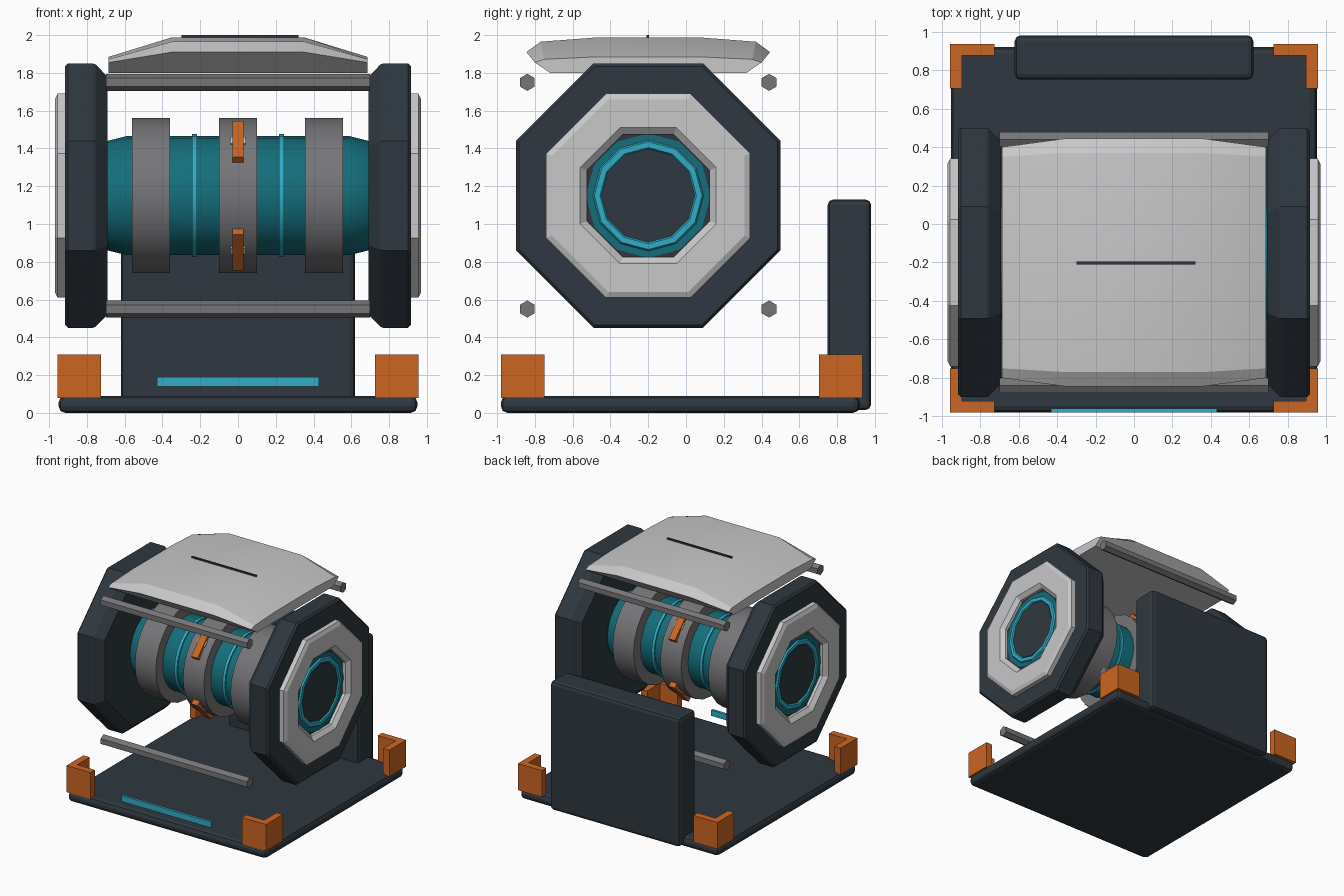
import bpy, bmesh, math
from mathutils import Matrix

if "Cube" in bpy.data.objects:
    bpy.data.objects.remove(bpy.data.objects["Cube"])

CY, CZ = -0.2, 1.15          # axis of the drum


def material(name, rgb):
    m = bpy.data.materials.new(name)
    m.diffuse_color = (*rgb, 1)
    m.use_nodes = True
    m.node_tree.nodes["Principled BSDF"].inputs["Base Color"].default_value = m.diffuse_color
    return m


DARK = material("dark slate", (0.028, 0.039, 0.050))
LIGHT = material("light grey", (0.58, 0.58, 0.59))
GREY = material("mid grey", (0.18, 0.18, 0.19))
TEAL = material("deep teal", (0.007, 0.155, 0.20))
CYAN = material("bright cyan", (0.03, 0.42, 0.56))
ORANGE = material("burnt orange", (0.60, 0.13, 0.016))


def finish(name, bm, mat, smooth=None):
    bmesh.ops.recalc_face_normals(bm, faces=bm.faces)
    me = bpy.data.meshes.new(name)
    bm.to_mesh(me)
    bm.free()
    me.materials.append(mat)
    ob = bpy.data.objects.new(name, me)
    bpy.context.collection.objects.link(ob)
    if smooth:
        bpy.ops.object.select_all(action='DESELECT')
        ob.select_set(True)
        bpy.context.view_layer.objects.active = ob
        bpy.ops.object.shade_smooth_by_angle(angle=math.radians(smooth))
    return ob


def box(name, mat, x, y, z, bevel=0, segments=1):
    bm = bmesh.new()
    bmesh.ops.create_cube(bm, size=1)
    for v in bm.verts:
        v.co = [a[0] + (c + 0.5) * (a[1] - a[0]) for a, c in zip((x, y, z), v.co)]
    if bevel:
        bmesh.ops.bevel(bm, geom=bm.edges[:], offset=bevel, segments=segments,
                        profile=0.5, affect='EDGES')
    return finish(name, bm, mat)


def loft(name, mat, rings, closed=False, smooth=None):
    """Join rings of points; cap the ends, or close the loop of rings."""
    bm = bmesh.new()
    vs = [[bm.verts.new(p) for p in r] for r in rings]
    n = len(vs[0])
    pairs = list(zip(vs, vs[1:])) + ([(vs[-1], vs[0])] if closed else [])
    for a, b in pairs:
        for i in range(n):
            j = (i + 1) % n
            bm.faces.new((a[i], a[j], b[j], b[i]))
    if not closed:
        bm.faces.new(vs[0])
        bm.faces.new(vs[-1])
    return finish(name, bm, mat, smooth)


def turned(name, mat, profile, n, phase=0.0, closed=False, smooth=None, cy=CY, cz=CZ):
    """Turn (radius, x) points round an axis along x."""
    angles = [phase + 2 * math.pi * i / n for i in range(n)]
    rings = [[(x, cy + r * math.cos(a), cz + r * math.sin(a)) for a in angles]
             for r, x in profile]
    return loft(name, mat, rings, closed, smooth)


# base plate, back panel and front light strip
box("base_plate", DARK, (-0.95, 0.95), (-0.98, 0.92), (0, 0.09), 0.035, 2)
box("back_panel", DARK, (-0.62, 0.62), (0.75, 0.98), (0.015, 1.13), 0.03, 2)
box("front_light_strip", CYAN, (-0.43, 0.43), (-0.98, -0.958), (0.14, 0.19))

# L-shaped corner guards
for sx in (-1, 1):
    for y0, sy in ((-0.98, 1), (0.935, -1)):
        outline = [(0, 0), (0.23, 0), (0.23, 0.06), (0.06, 0.06), (0.06, 0.23), (0, 0.23)]
        rings = [[(sx * (0.955 - u), y0 + sy * v, z) for u, v in outline]
                 for z in (0.08, 0.31)]
        loft("corner_guard", ORANGE, rings)

# drum core with tapered ends
turned("drum_core", TEAL, [(0.27, -0.72), (0.29, -0.69), (0.315, -0.59),
                           (0.315, 0.59), (0.29, 0.69), (0.27, 0.72)], 24, smooth=30)

# bands and glowing rings round the drum
for x in (-0.46, 0, 0.455):
    turned("drum_band", GREY, [(0.30, x - 0.1), (0.41, x - 0.1),
                               (0.41, x + 0.1), (0.30, x + 0.1)], 24, closed=True, smooth=30)
for x in (-0.23, 0.23):
    turned("glow_ring", CYAN, [(0.30, x - 0.013), (0.326, x - 0.013),
                               (0.326, x + 0.013), (0.30, x + 0.013)], 24, closed=True, smooth=30)

# clips on the middle band, each with a small pin
for k in range(4):
    turn = (Matrix.Translation((0, CY, CZ))
            @ Matrix.Rotation(math.radians(45 + 90 * k), 4, 'X'))
    clip = box("band_clip", ORANGE, (-0.03, 0.03), (-0.135, 0.135), (0.36, 0.425))
    pin = box("clip_pin", LIGHT, (-0.04, 0.04), (-0.025, 0.025), (0.38, 0.415))
    clip.data.transform(turn)
    pin.data.transform(turn)

# octagonal end wheels with raised collars
K = 1 / math.cos(math.pi / 8)
for s in (-1, 1):
    def octo(pts):
        return [(r * K, s * x) for r, x in pts]
    turned("end_wheel", DARK, octo([(0.63, 0.69), (0.695, 0.755), (0.70, 0.77),
                                    (0.70, 0.90), (0.685, 0.915)]), 8, math.pi / 8)
    turned("wheel_collar", LIGHT, octo([(0.54, 0.91), (0.54, 0.955), (0.51, 0.97),
                                        (0.36, 0.97), (0.325, 0.94), (0.325, 0.91)]),
           8, math.pi / 8, closed=True)
    turned("hub_plate", TEAL, [(0.33, s * 0.91), (0.33, s * 0.92)], 12)
    turned("hub_ring", CYAN, [(0.24, s * 0.91), (0.255, s * 0.932), (0.285, s * 0.932),
                              (0.30, s * 0.91)], 12, closed=True)
    turned("hub_cap", DARK, [(0.245, s * 0.91), (0.245, s * 0.925)], 12)

# six-sided tie rods
for y in (-0.84, 0.44):
    for z in (0.55, 1.75):
        turned("tie_rod", GREY, [(0.045, -0.70), (0.045, 0.70)], 6, math.pi / 6, cy=y, cz=z)

# domed top cover, lofted from end and middle sections
end = [(0.52, 1.80), (0.60, 1.855), (0.55, 1.872), (0.27, 1.885)]
mid = [(0.52, 1.80), (0.645, 1.91), (0.57, 1.965), (0.27, 1.988)]
rings = []
for x, half in ((-0.685, end), (-0.35, mid), (0.35, mid), (0.685, end)):
    rings.append([(x, CY + y, z) for y, z in half]
                 + [(x, CY - y, z) for y, z in reversed(half)])
loft("top_cover", LIGHT, rings, smooth=25)
box("cover_slit", DARK, (-0.30, 0.32), (-0.21, -0.195), (1.98, 2.0))
